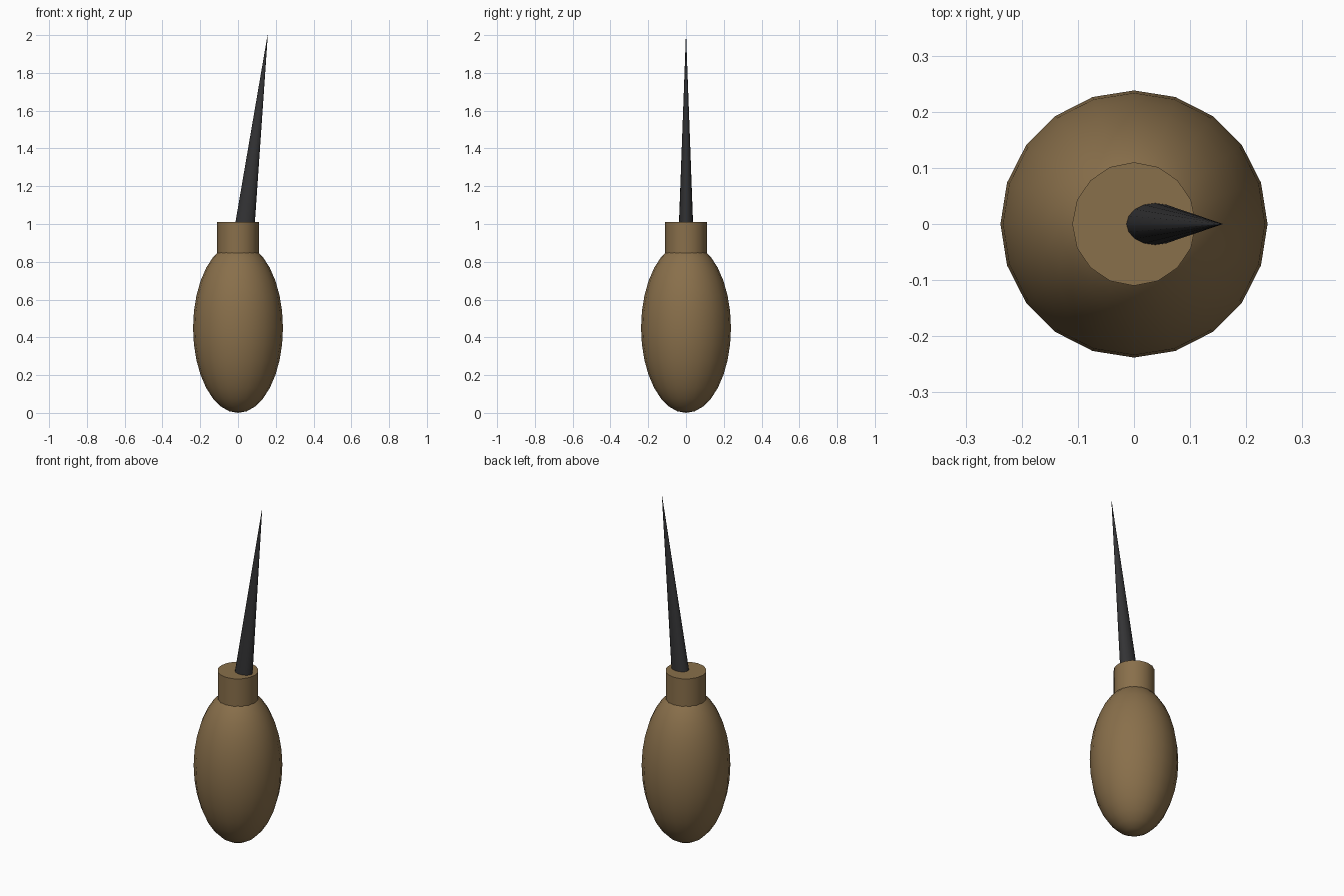
import bpy
import math
from mathutils import Matrix

if "Cube" in bpy.data.objects:
    bpy.data.objects.remove(bpy.data.objects["Cube"])


def material(name, color):
    m = bpy.data.materials.new(name)
    m.diffuse_color = (*color, 1.0)
    m.use_nodes = True
    m.node_tree.nodes["Principled BSDF"].inputs["Base Color"].default_value = m.diffuse_color
    return m


def finish(name, mat, angle=40):
    ob = bpy.context.object
    ob.name = name
    ob.data.materials.append(mat)
    bpy.ops.object.transform_apply(location=True, rotation=True, scale=True)
    bpy.ops.object.shade_smooth_by_angle(angle=math.radians(angle))
    return ob


wood = material("brown wood", (0.25, 0.16, 0.07))
steel = material("dark steel", (0.033, 0.033, 0.035))

# Egg-shaped handle
bpy.ops.mesh.primitive_uv_sphere_add(segments=20, ring_count=16, radius=1,
                                     location=(0, 0, 0.45))
bpy.context.object.scale = (0.238, 0.238, 0.45)
finish("handle", wood)

# Collar rising out of the handle
bpy.ops.mesh.primitive_cylinder_add(vertices=16, radius=0.11, depth=0.21,
                                    location=(0, 0, 0.905))
finish("collar", wood)

# Leaning oval spike, its base sunk into the collar
BASE_Z, TIP_Z = 0.96, 2.0
BASE_X, TIP_X = 0.032, 0.157
height = TIP_Z - BASE_Z
bpy.ops.mesh.primitive_cone_add(vertices=16, radius1=1, radius2=0.015, depth=height)
spike = bpy.context.object
lean = Matrix.Identity(4)
lean[0][2] = (TIP_X - BASE_X) / height
spike.data.transform(lean @ Matrix.Diagonal((0.054, 0.039, 1, 1)))
spike.location = ((BASE_X + TIP_X) / 2, 0, (BASE_Z + TIP_Z) / 2)
finish("spike", steel)
